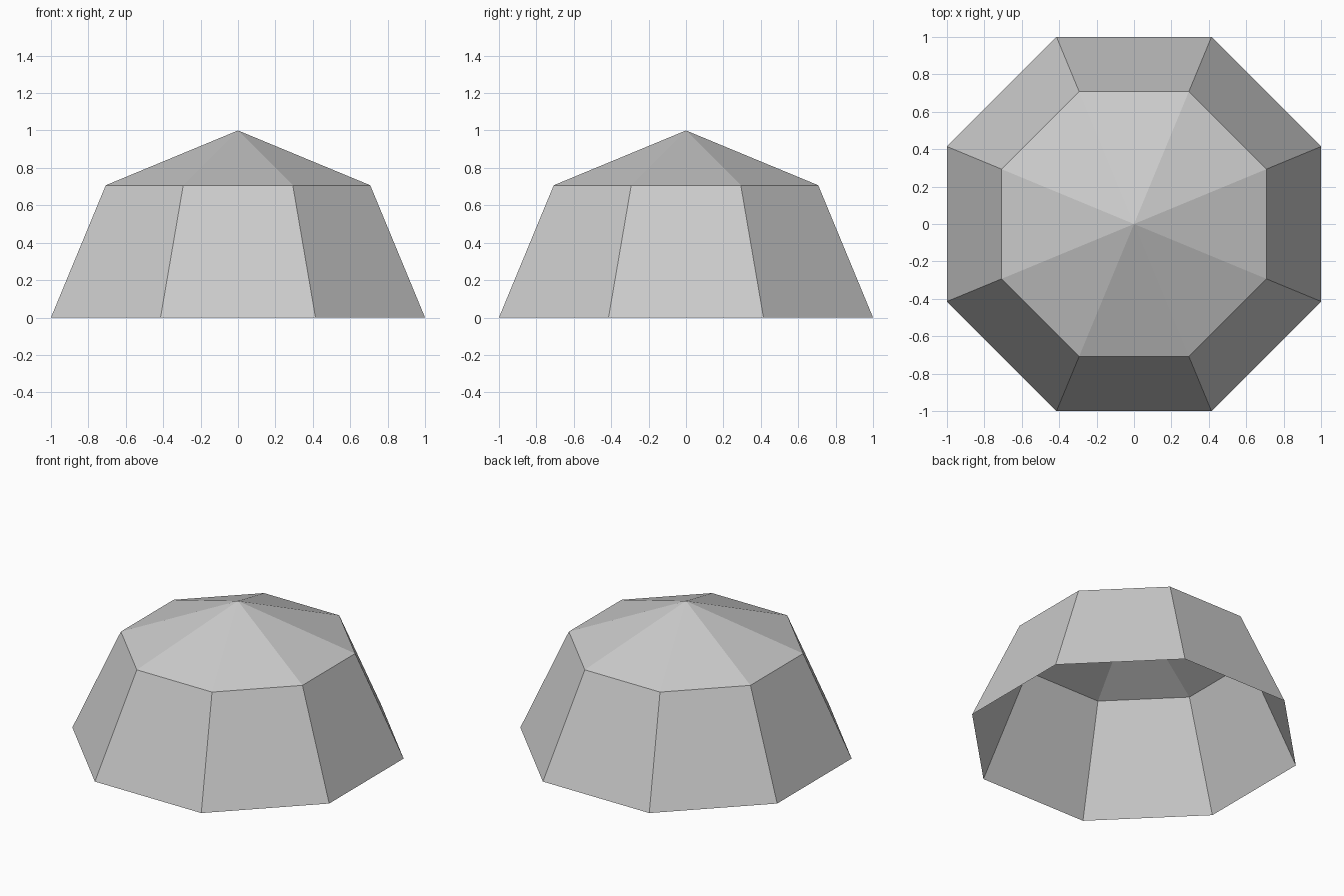
import bpy, bmesh, math

if "Cube" in bpy.data.objects:
    bpy.data.objects.remove(bpy.data.objects["Cube"])

SIDES = 8
BASE_R = 1 / math.cos(math.pi / SIDES)      # flats sit at distance 1
RINGS = [(1.0, 0.0), (math.sqrt(0.5), math.sqrt(0.5))]  # (scale, height)

grey = bpy.data.materials.new("light_grey")
grey.diffuse_color = (0.6, 0.6, 0.6, 1)
grey.use_nodes = True
grey.node_tree.nodes["Principled BSDF"].inputs["Base Color"].default_value = grey.diffuse_color

bm = bmesh.new()

# Octagonal rings, flats facing the axes
rings = []
for scale, z in RINGS:
    ring = []
    for i in range(SIDES):
        a = 2 * math.pi * (i + 0.5) / SIDES
        r = BASE_R * scale
        ring.append(bm.verts.new((r * math.cos(a), r * math.sin(a), z)))
    rings.append(ring)
apex = bm.verts.new((0, 0, 1))

# Sloping walls and roof fan; the underside stays open
low, high = rings
for i in range(SIDES):
    j = (i + 1) % SIDES
    bm.faces.new((low[i], low[j], high[j], high[i]))
    bm.faces.new((high[i], high[j], apex))

mesh = bpy.data.meshes.new("dome_shell")
bm.to_mesh(mesh)
bm.free()
mesh.materials.append(grey)
dome = bpy.data.objects.new("dome_shell", mesh)
bpy.context.collection.objects.link(dome)
